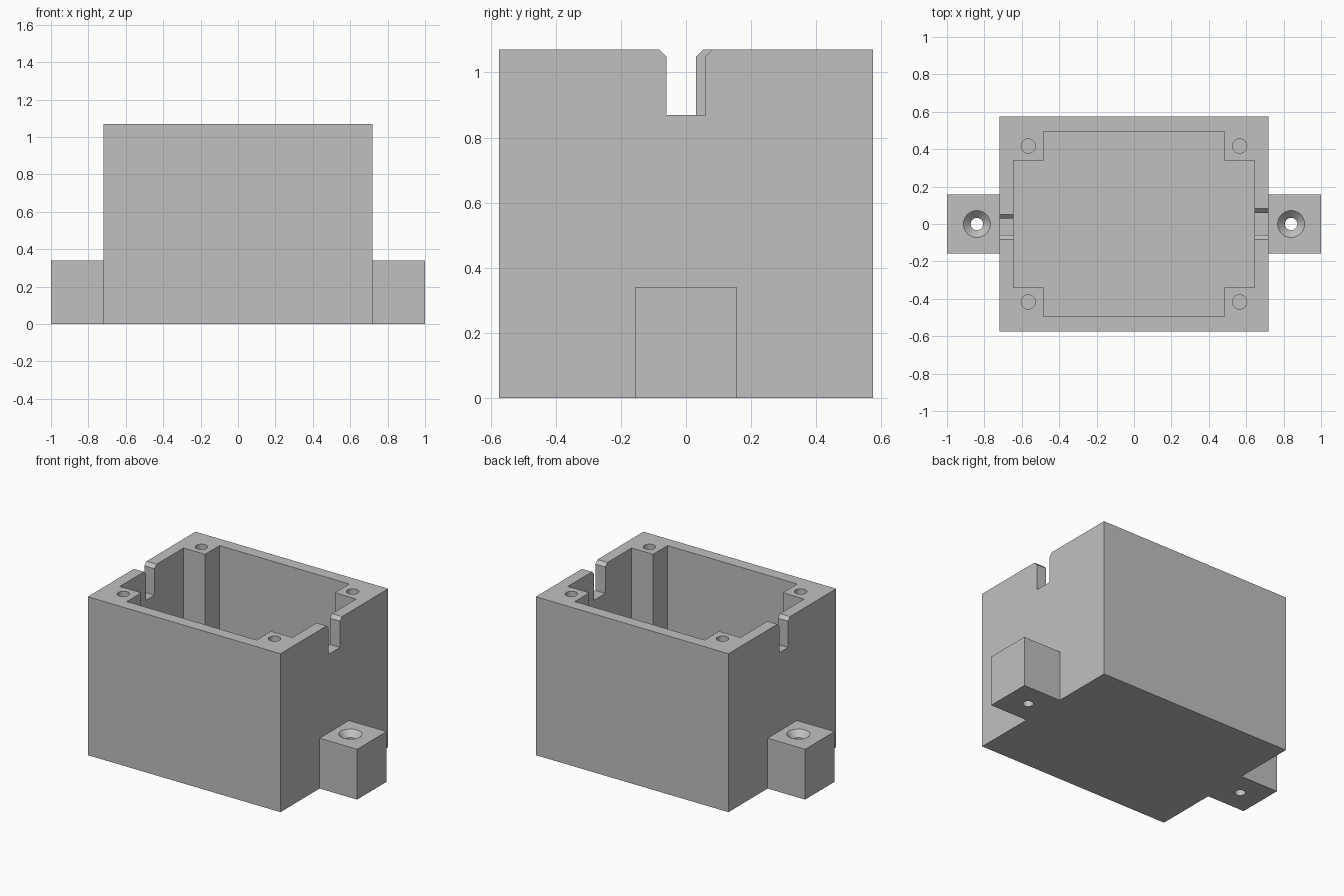
import bpy, bmesh, math
from mathutils import Vector

cube = bpy.data.objects.get("Cube")
if cube:
    bpy.data.objects.remove(cube, do_unlink=True)

mat = bpy.data.materials.new("light grey plastic")
mat.use_nodes = True
GREY = (0.53, 0.53, 0.53, 1)
mat.diffuse_color = GREY
mat.node_tree.nodes["Principled BSDF"].inputs["Base Color"].default_value = GREY

HX, HY, TOP = 0.72, 0.575, 1.07    # box half sizes and height
CX, CY = 0.645, 0.495              # cavity half sizes
PX, PY = 0.485, 0.34               # inner corners of the screw posts
FLOOR, TAB_TOP, OVER = 0.08, 0.34, 0.02


def add_object(name, bm):
    bmesh.ops.recalc_face_normals(bm, faces=bm.faces[:])
    mesh = bpy.data.meshes.new(name)
    bm.to_mesh(mesh)
    bm.free()
    mesh.materials.append(mat)
    obj = bpy.data.objects.new(name, mesh)
    bpy.context.collection.objects.link(obj)
    return obj


def prism(name, points, start, end, axis="z"):
    """Extrude a flat outline along z (outline in xy) or x (outline in yz)."""
    bm = bmesh.new()
    place = (lambda p: (p[0], p[1], start)) if axis == "z" else (lambda p: (start, p[0], p[1]))
    face = bm.faces.new([bm.verts.new(place(p)) for p in points])
    moved = bmesh.ops.extrude_face_region(bm, geom=[face])["geom"]
    shift = Vector((0, 0, end - start)) if axis == "z" else Vector((end - start, 0, 0))
    bmesh.ops.translate(bm, vec=shift, verts=[v for v in moved if isinstance(v, bmesh.types.BMVert)])
    return add_object(name, bm)


def rect(x0, x1, y0, y1):
    return [(x0, y0), (x1, y0), (x1, y1), (x0, y1)]


def cone(name, x, y, z0, z1, r0, r1):
    bm = bmesh.new()
    bmesh.ops.create_cone(bm, cap_ends=True, segments=40, radius1=r0, radius2=r1, depth=z1 - z0)
    bmesh.ops.translate(bm, vec=(x, y, (z0 + z1) / 2), verts=bm.verts[:])
    return add_object(name, bm)


def combine(target, tool, operation):
    mod = target.modifiers.new(tool.name, "BOOLEAN")
    mod.operation, mod.solver, mod.object = operation, "EXACT", tool
    bpy.context.view_layer.objects.active = target
    bpy.ops.object.modifier_apply(modifier=mod.name)
    bpy.data.objects.remove(tool, do_unlink=True)


# Outer box
housing = prism("housing", rect(-HX, HX, -HY, HY), 0, TOP)

# Mounting tabs with countersunk screw holes
for s in (-1, 1):
    tab = prism("mounting_tab", rect(*sorted((s * 0.69, s)), -0.157, 0.157), 0, TAB_TOP)
    combine(housing, tab, "UNION")
    combine(housing, cone("tab_bore", s * 0.84, 0, -OVER, TAB_TOP + OVER, 0.033, 0.033), "DIFFERENCE")
    combine(housing, cone("countersink", s * 0.84, 0, TAB_TOP - 0.039, TAB_TOP + OVER, 0.033, 0.072 + OVER),
            "DIFFERENCE")

# Cavity leaving a square post in every corner
quarter = [(CX, PY), (PX, PY), (PX, CY)]
outline = quarter + [(-x, y) for x, y in reversed(quarter)]
outline += [(-x, -y) for x, y in outline]
combine(housing, prism("cavity", outline, FLOOR, TOP + OVER), "DIFFERENCE")

# Screw holes in the posts
for sx in (-1, 1):
    for sy in (-1, 1):
        combine(housing, cone("post_hole", sx * 0.565, sy * 0.417, TOP - 0.3, TOP + OVER, 0.038, 0.038),
                "DIFFERENCE")

# Cable notches with chamfered mouths, the one on -x narrower
C = 0.022
for s, back in ((-1, 0.03), (1, 0.06)):
    front = -0.06
    notch = [(front, 0.87), (back, 0.87), (back, TOP - C), (back + C + OVER, TOP + OVER),
             (front - C - OVER, TOP + OVER), (front, TOP - C)]
    combine(housing, prism("cable_notch", notch, s * (CX - 0.05), s * (HX + 0.05), "x"), "DIFFERENCE")

# Smooth bores, sharp box edges
bpy.ops.object.select_all(action="DESELECT")
housing.select_set(True)
bpy.context.view_layer.objects.active = housing
bpy.ops.object.shade_smooth_by_angle(angle=math.radians(30))
